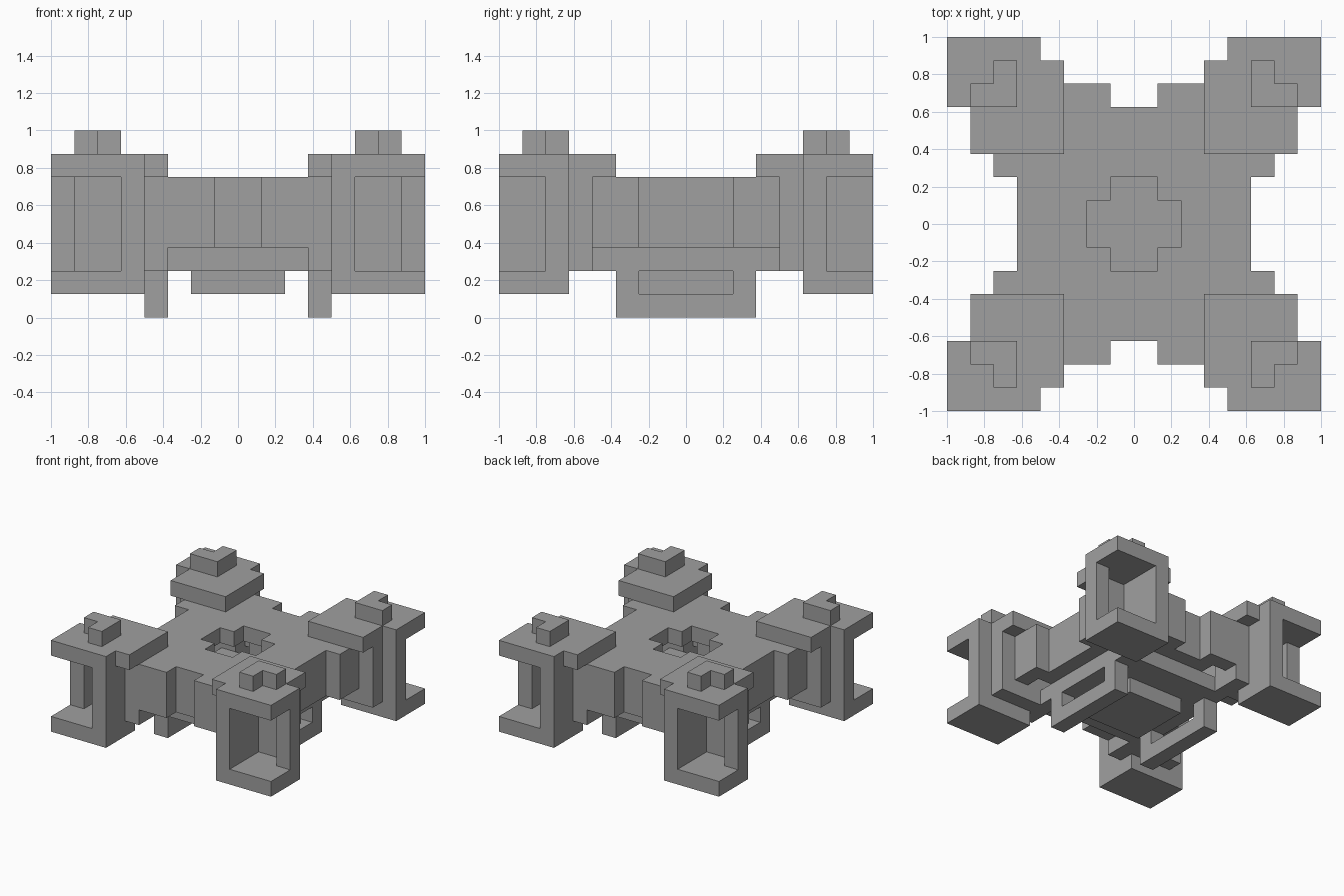
import bpy
import bmesh

cube = bpy.data.objects.get("Cube")
if cube:
    bpy.data.objects.remove(cube, do_unlink=True)

UNIT = 0.125  # every part sits on this module

gray = bpy.data.materials.new("plain gray")
gray.use_nodes = True
color = (0.35, 0.35, 0.35, 1)
gray.diffuse_color = color
gray.node_tree.nodes["Principled BSDF"].inputs["Base Color"].default_value = color


def prism(name, outline, bottom, top):
    """Extrude a quarter-plan outline upward and mirror it to all four quarters."""
    bm = bmesh.new()
    face = bm.faces.new([bm.verts.new((x * UNIT, y * UNIT, bottom * UNIT)) for x, y in outline])
    grown = bmesh.ops.extrude_face_region(bm, geom=[face])["geom"]
    raised = [v for v in grown if isinstance(v, bmesh.types.BMVert)]
    bmesh.ops.translate(bm, verts=raised, vec=(0, 0, (top - bottom) * UNIT))
    # remove the walls lying on the mirror planes
    seam = [f for f in bm.faces
            if any(all(abs(v.co[a]) < 1e-6 for v in f.verts) for a in (0, 1))]
    bmesh.ops.delete(bm, geom=seam, context="FACES")
    bmesh.ops.recalc_face_normals(bm, faces=bm.faces)
    # an open shell still needs its top pointing up
    cap = max(bm.faces, key=lambda f: f.calc_center_median().z)
    if cap.normal.z < 0:
        bmesh.ops.reverse_faces(bm, faces=bm.faces)
    mesh = bpy.data.meshes.new(name)
    bm.to_mesh(mesh)
    bm.free()
    mesh.materials.append(gray)
    obj = bpy.data.objects.new(name, mesh)
    bpy.context.collection.objects.link(obj)
    mirror = obj.modifiers.new("Mirror", "MIRROR")
    mirror.use_axis = (True, True, False)
    return obj


def rect(x0, x1, y0, y1):
    return [(x0, y0), (x1, y0), (x1, y1), (x0, y1)]


# Stepped hull: roof with a plus-shaped opening, and thin side walls
outer = [(5, 0), (5, 2), (6, 2), (6, 4), (7, 4), (7, 5), (4, 5), (4, 6), (1, 6), (1, 5), (0, 5)]
opening = [(0, 2), (1, 2), (1, 1), (2, 1), (2, 0)]
inner = [(0, 4), (2, 4), (2, 5), (3, 5), (3, 4), (5, 4), (5, 3), (4, 3), (4, 0)]
prism("hull_roof", outer + opening, 5, 6)
prism("hull_walls", outer + inner, 3, 5)

# Blocks joining the hull to the corner pods
prism("corner_brackets", [(3, 4), (7, 4), (7, 5), (4, 5), (4, 6), (3, 6)], 2, 3)

# Belly
prism("belly_plate", rect(0, 4, 0, 4), 2, 3)
prism("belly_box", rect(0, 2, 0, 2), 1, 2)

# Landing skids, each a bar hung on two posts
prism("skid_bars", rect(3, 4, 0, 3), 0, 1)
prism("skid_posts", rect(3, 4, 2, 3), 1, 2)

# Corner pods, open toward the outer corner
prism("pod_floors", rect(4, 8, 5, 8), 1, 2)
prism("pod_walls", rect(4, 5, 5, 8), 2, 6)
prism("pod_pillars", rect(7, 8, 5, 6), 2, 6)
prism("pod_caps", [(3, 3), (7, 3), (7, 5), (8, 5), (8, 8), (4, 8), (4, 7), (3, 7)], 6, 7)
prism("pod_knobs", [(5, 5), (7, 5), (7, 6), (6, 6), (6, 7), (5, 7)], 7, 8)
